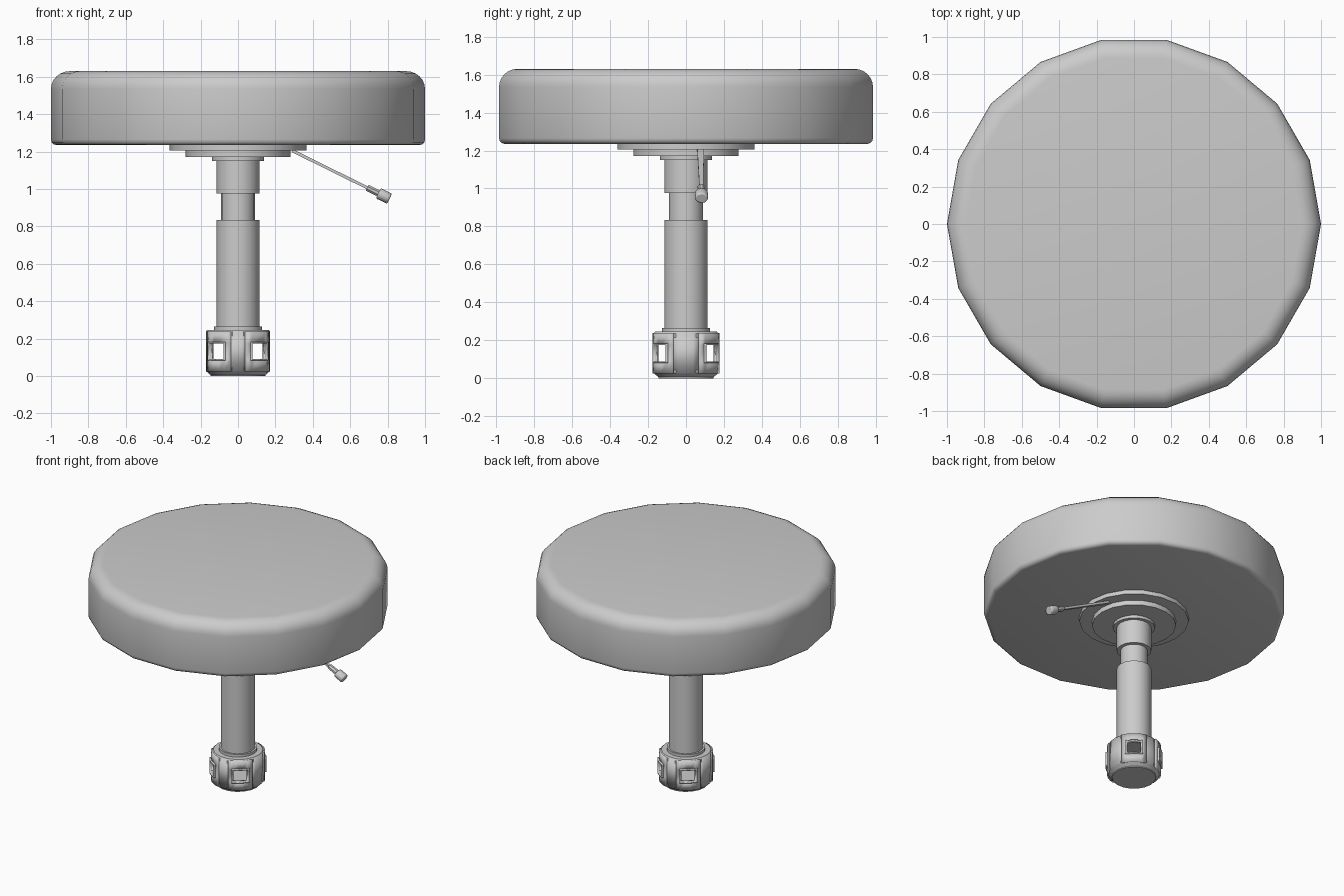
import bpy, bmesh
from math import sin, cos, pi, radians
from mathutils import Vector

if "Cube" in bpy.data.objects:
    bpy.data.objects.remove(bpy.data.objects["Cube"])

SIDES = 18


def finish(name, bm, smooth=True):
    bmesh.ops.recalc_face_normals(bm, faces=bm.faces)
    mesh = bpy.data.meshes.new(name)
    bm.to_mesh(mesh)
    bm.free()
    ob = bpy.data.objects.new(name, mesh)
    bpy.context.collection.objects.link(ob)
    if smooth:
        bpy.ops.object.select_all(action='DESELECT')
        ob.select_set(True)
        bpy.context.view_layer.objects.active = ob
        bpy.ops.object.shade_smooth_by_angle(angle=radians(35))
    return ob


def lathe(name, profile):
    """Revolve (radius, z) points about z and cap both ends."""
    bm = bmesh.new()
    rings = [[bm.verts.new((r * cos(2 * pi * i / SIDES), r * sin(2 * pi * i / SIDES), z))
              for i in range(SIDES)] for r, z in profile]
    for a, b in zip(rings, rings[1:]):
        for i in range(SIDES):
            j = (i + 1) % SIDES
            bm.faces.new((a[i], a[j], b[j], b[i]))
    bm.faces.new(rings[0])
    bm.faces.new(rings[-1])
    return finish(name, bm)


def disc(name, r, z0, z1):
    return lathe(name, [(r, z0), (r, z1)])


def shell(name, radius, thick, angles, heights, hole=None):
    """Curved plate on a cylinder; the cells whose column is in hole and row is 1 stay open."""
    bm = bmesh.new()
    grid = [[bm.verts.new((radius * cos(radians(a)), radius * sin(radians(a)), z))
             for z in heights] for a in angles]
    for i in range(len(angles) - 1):
        for j in range(len(heights) - 1):
            if hole and i in hole and j == 1:
                continue
            bm.faces.new((grid[i][j], grid[i + 1][j], grid[i + 1][j + 1], grid[i][j + 1]))
    loose = [v for v in bm.verts if not v.link_faces]
    bmesh.ops.delete(bm, geom=loose, context='VERTS')
    for f in bm.faces:
        f.normal_update()
        if f.normal.dot(Vector((*f.calc_center_median().xy, 0))) < 0:
            f.normal_flip()
    ob = finish(name, bm)
    mod = ob.modifiers.new("thickness", 'SOLIDIFY')
    mod.thickness = thick
    mod.offset = -1
    return ob


def rod(name, p0, p1, size0, size1, sides):
    """Tapered bar from p0 to p1; sizes are (half width along y, half height)."""
    d = (p1 - p0).normalized()
    up = d.cross(Vector((0, 1, 0))).normalized()
    side = up.cross(d)
    bm = bmesh.new()
    ends = []
    for p, (w, h) in ((p0, size0), (p1, size1)):
        k = [2 * pi * (i + 0.5) / sides for i in range(sides)]
        s = 1 / cos(pi / sides)
        ends.append([bm.verts.new(p + side * w * s * cos(a) + up * h * s * sin(a)) for a in k])
    for i in range(sides):
        j = (i + 1) % sides
        bm.faces.new((ends[0][i], ends[0][j], ends[1][j], ends[1][i]))
    bm.faces.new(ends[0])
    bm.faces.new(ends[1])
    return finish(name, bm)


# Cushion with a large top fillet and a small lower one
top = [(0.9 + 0.1 * cos(radians(a)), 1.535 + 0.095 * sin(radians(a))) for a in range(0, 91, 15)]
low = [(0.97 + 0.03 * cos(radians(a)), 1.265 + 0.03 * sin(radians(a))) for a in range(-90, 1, 30)]
lathe("seat_cushion", low + top)

# Mounting plates and column
disc("seat_plate_upper", 0.365, 1.205, 1.24)
disc("seat_plate_lower", 0.28, 1.17, 1.207)
disc("column_collar", 0.14, 1.15, 1.172)
disc("column_top_sleeve", 0.115, 0.975, 1.155)
disc("column_piston", 0.09, 0.82, 0.985)
disc("column_tube", 0.115, 0.255, 0.835)

# Hub caps at top and bottom of the hollow housing
disc("hub_flange", 0.128, 0.242, 0.265)
lathe("hub_top", [(0.172, 0.215), (0.172, 0.237), (0.165, 0.246)])
lathe("hub_base", [(0.147, 0.0), (0.147, 0.006), (0.172, 0.027), (0.172, 0.045)])

# Hub wall: four raised window panels with frames, and plain strips between
for n, centre in enumerate((50, 130, 230, 310)):
    panel = [centre + a for a in (-27, -16, -5, 5, 16, 27)]
    shell(f"hub_panel_{n}", 0.18, 0.022, panel, (0.025, 0.09, 0.175, 0.238), (1, 2, 3))
    frame = [centre + a for a in (-18.5, -16, -5, 5, 16, 18.5)]
    shell(f"window_frame_{n}", 0.191, 0.03, frame, (0.082, 0.09, 0.175, 0.183), (1, 2, 3))
for n, (centre, half) in enumerate(((0, 25), (90, 15), (180, 25), (270, 15))):
    arc = [centre + half * k / 2 for k in range(-2, 3)]
    shell(f"hub_strip_{n}", 0.172, 0.014, arc, (0.025, 0.238))

# Height lever under the seat
start = Vector((0.29, 0.077, 1.205))
tip = Vector((0.81, 0.082, 0.948))
rod("lever_arm", start, start.lerp(tip, 0.8), (0.018, 0.008), (0.01, 0.008), 4)
rod("lever_sleeve", start.lerp(tip, 0.77), start.lerp(tip, 0.91), (0.019, 0.017), (0.019, 0.017), 8)
knob = rod("lever_knob", start.lerp(tip, 0.885), tip, (0.034, 0.03), (0.034, 0.03), 10)
bevel = knob.modifiers.new("bevel", 'BEVEL')
bevel.width = 0.008
bevel.segments = 2
